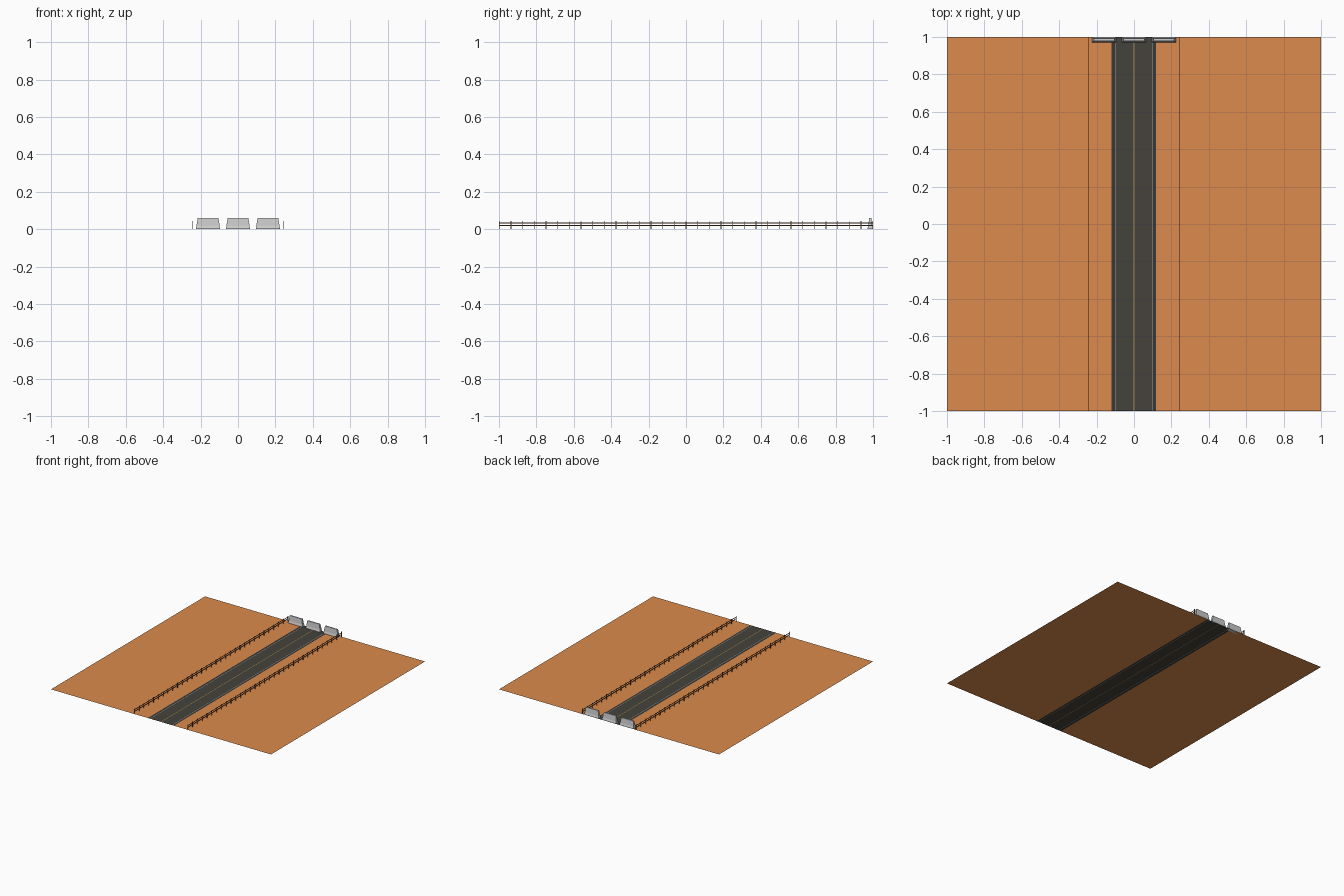
import bpy, bmesh, random

if "Cube" in bpy.data.objects:
    bpy.data.objects.remove(bpy.data.objects["Cube"])

random.seed(4)


def material(name, rgb):
    m = bpy.data.materials.new(name)
    m.diffuse_color = (*rgb, 1)
    m.use_nodes = True
    m.node_tree.nodes["Principled BSDF"].inputs["Base Color"].default_value = m.diffuse_color
    return m


SAND = material("sand", (0.72, 0.26, 0.075))
ASPHALT = material("asphalt", (0.06, 0.055, 0.045))
SHOULDER = material("shoulder", (0.04, 0.04, 0.037))
WHITE = material("pale_paint", (0.35, 0.35, 0.32))
YELLOW = material("yellow_paint", (0.5, 0.3, 0.08))
WOOD = material("wood", (0.16, 0.07, 0.025))


def finish(name, bm, mat=None):
    me = bpy.data.meshes.new(name)
    bm.to_mesh(me)
    bm.free()
    ob = bpy.data.objects.new(name, me)
    bpy.context.collection.objects.link(ob)
    if mat:
        me.materials.append(mat)
    return ob


def strip(name, x0, x1, mat):
    bm = bmesh.new()
    bm.faces.new([bm.verts.new(p) for p in
                  ((x0, -1, 0), (x1, -1, 0), (x1, 1, 0), (x0, 1, 0))])
    finish(name, bm, mat)


def add_box(bm, centre, size):
    verts = bmesh.ops.create_cube(bm, size=1)["verts"]
    for v in verts:
        v.co = [c + a * s for c, a, s in zip(centre, v.co, size)]


# Flat ground and road, laid as side-by-side strips
edges = [
    ("left_sand", -1, -0.12, SAND),
    ("left_shoulder", -0.12, -0.102, SHOULDER),
    ("left_line", -0.102, -0.098, WHITE),
    ("left_lane", -0.098, -0.002, ASPHALT),
    ("centre_line", -0.002, 0.002, YELLOW),
    ("right_lane", 0.002, 0.098, ASPHALT),
    ("right_line", 0.098, 0.102, WHITE),
    ("right_shoulder", 0.102, 0.117, SHOULDER),
    ("right_sand", 0.117, 1, SAND),
]
for name, x0, x1, mat in edges:
    strip(name, x0, x1, mat)

# Roadside fences: posts every sixteenth, two rails
for side, x in (("left", -0.244), ("right", 0.242)):
    bm = bmesh.new()
    for i in range(33):
        y = -0.998 + 1.996 * i / 32
        h = 0.044 - random.random() * 0.003
        add_box(bm, (x, y, h / 2), (0.003, 0.004, h))
    finish(side + "_fence_posts", bm, WOOD)
    bm = bmesh.new()
    for z in (0.02, 0.034):
        for i in range(8):
            add_box(bm, (x, -0.875 + 0.25 * i, z), (0.002, 0.25, 0.005))
    finish(side + "_fence_rails", bm, WOOD)

# Concrete barriers: stepped profile as (half length, half depth, height)
LAYERS = [(0.065, 0.0145, 0), (0.064, 0.0145, 0.006), (0.062, 0.0105, 0.018),
          (0.056, 0.0065, 0.056), (0.055, 0.0055, 0.06)]
for name, cx in (("left", -0.16), ("middle", 0), ("right", 0.16)):
    bm = bmesh.new()
    rings = [[bm.verts.new((cx + sx * a, 0.985 + sy * b, z))
              for sx, sy in ((-1, -1), (1, -1), (1, 1), (-1, 1))]
             for a, b, z in LAYERS]
    for lo, hi in zip(rings, rings[1:]):
        for k in range(4):
            n = (k + 1) % 4
            bm.faces.new((lo[k], lo[n], hi[n], hi[k]))
    bm.faces.new(rings[-1])
    bm.faces.new(rings[0][::-1])
    finish(name + "_barrier", bm)
